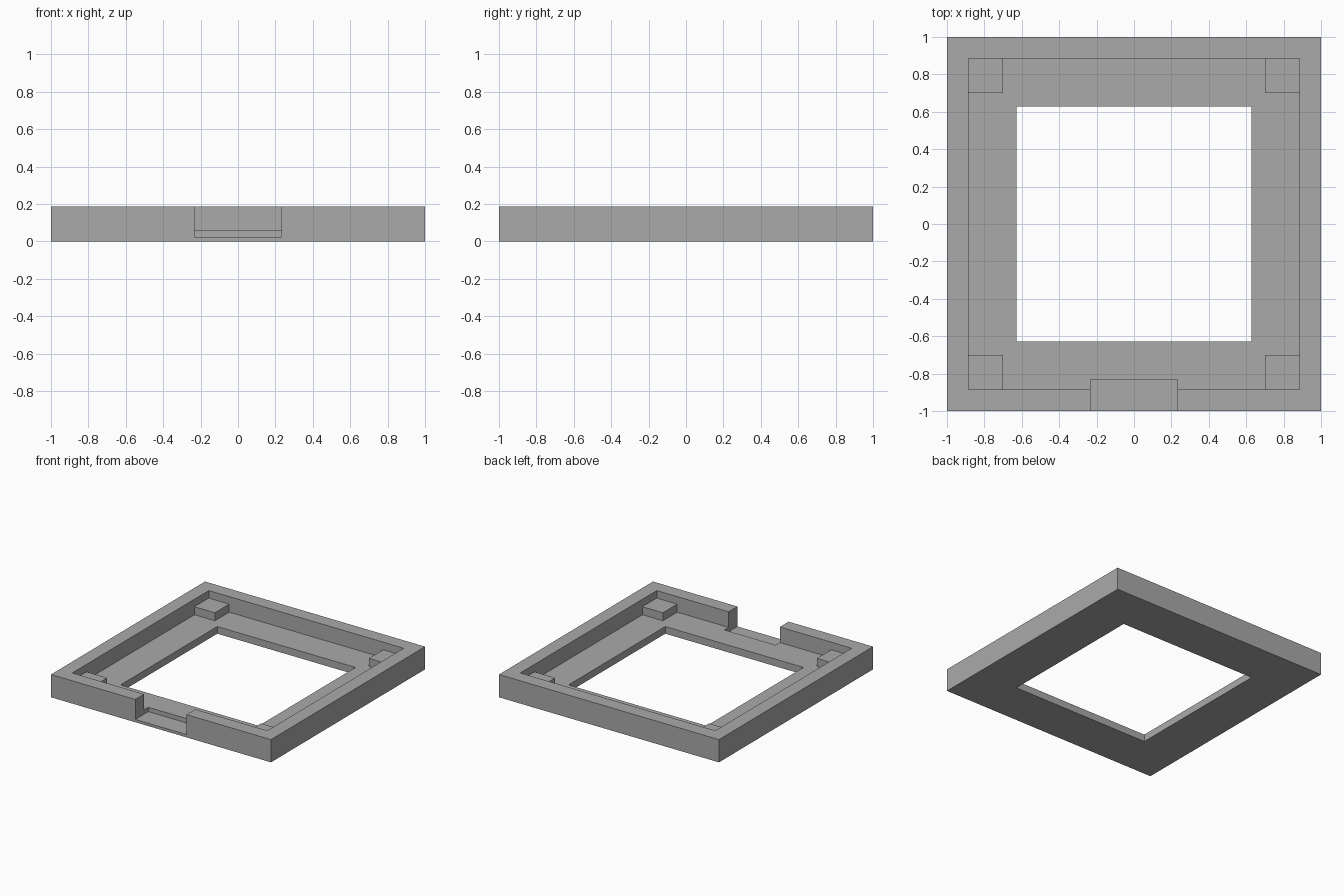
import bpy

if "Cube" in bpy.data.objects:
    bpy.data.objects.remove(bpy.data.objects["Cube"])

grey = bpy.data.materials.new("plain grey")
grey.diffuse_color = (0.40, 0.40, 0.40, 1)
grey.use_nodes = True
grey.node_tree.nodes["Principled BSDF"].inputs["Base Color"].default_value = grey.diffuse_color


def box(name, x0, x1, y0, y1, z0, z1):
    bpy.ops.mesh.primitive_cube_add(size=1, location=((x0 + x1) / 2, (y0 + y1) / 2, (z0 + z1) / 2))
    ob = bpy.context.object
    ob.name = name
    ob.scale = (x1 - x0, y1 - y0, z1 - z0)
    bpy.ops.object.transform_apply(location=True, rotation=False, scale=True)
    ob.data.materials.append(grey)
    return ob


HEIGHT, FLOOR, PAD_TOP, SILL = 0.187, 0.059, 0.125, 0.023
INNER, PAD, HOLE = 0.886, 0.70, 0.628
ABOVE = 0.3

# Square tray body
tray = box("tray_frame", -1, 1, -1, 1, 0, HEIGHT)

# Recess above the corner pads, then a cross-shaped recess that leaves the pads standing
cutters = [
    box("recess_cutter", -INNER, INNER, -INNER, INNER, PAD_TOP, ABOVE),
    box("cross_cutter_x", -INNER, INNER, -PAD, PAD, FLOOR, ABOVE),
    box("cross_cutter_y", -PAD, PAD, -INNER, INNER, FLOOR, ABOVE),
    # Square opening through the floor
    box("opening_cutter", -HOLE, HOLE, -HOLE, HOLE, -0.1, ABOVE),
    # Front notch, sunk slightly into the floor
    box("notch_cutter", -0.233, 0.233, -1.1, -0.832, SILL, ABOVE),
]

bpy.context.view_layer.objects.active = tray
for cutter in cutters:
    mod = tray.modifiers.new(cutter.name, 'BOOLEAN')
    mod.operation = 'DIFFERENCE'
    mod.solver = 'EXACT'
    mod.object = cutter
    bpy.ops.object.modifier_apply(modifier=mod.name)
    bpy.data.objects.remove(cutter)
